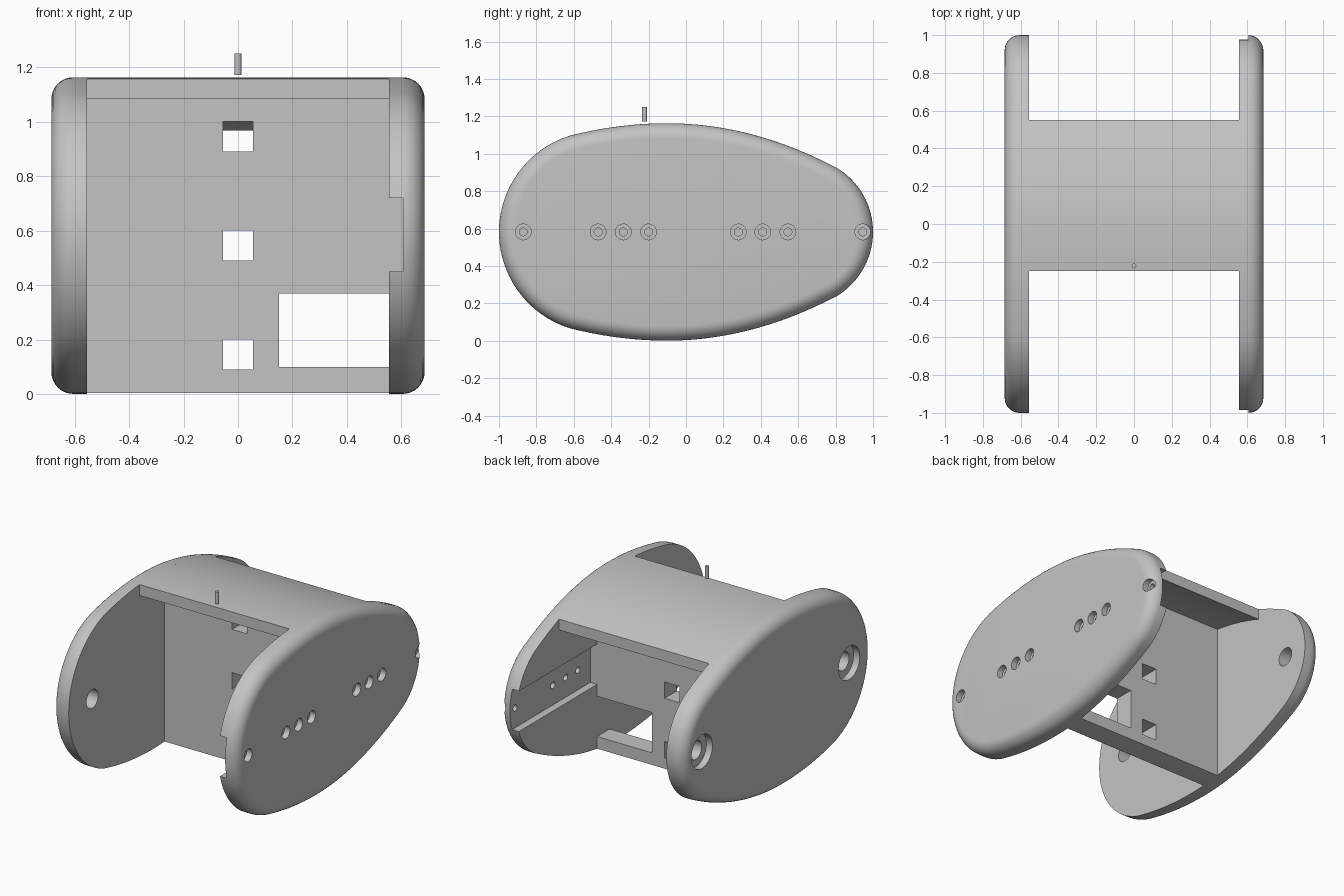
import bpy, bmesh, math
from mathutils import Matrix, Vector

cube = bpy.data.objects.get("Cube")
if cube:
    bpy.data.objects.remove(cube, do_unlink=True)

grey = bpy.data.materials.new("light grey")
grey.use_nodes = True
grey.diffuse_color = (0.55, 0.55, 0.55, 1)
grey.node_tree.nodes["Principled BSDF"].inputs["Base Color"].default_value = (0.55, 0.55, 0.55, 1)

MID = 0.582                  # height of the egg's axis
INNER, OUTER = 0.555, 0.685  # side plate faces
ROUND = 0.08                 # rounding of the outer rim
WALL = (0.015, 0.148)        # wall front and back


def half_height(y):
    """Half height of the middle stretch of the egg outline."""
    return 0.581 - (0.2905 if y > -0.1 else 0.244) * (y + 0.1) ** 2


def egg_outline():
    """Closed egg outline: two end arcs joined by gentle curves."""
    top = []
    for i in range(17):
        a = math.radians(58.3) * i / 16
        top.append((0.6 + 0.4 * math.cos(a), 0.4 * math.sin(a)))
    for i in range(1, 40):
        y = 0.81 - 1.43 * i / 40
        top.append((y, half_height(y)))
    for i in range(21):
        a = math.radians(107.2 + 72.8 * i / 20)
        top.append((-0.461 + 0.539 * math.cos(a), 0.539 * math.sin(a)))
    return [Vector(p) for p in top] + [Vector((y, -z)) for y, z in top[-2:0:-1]]


def inset(points, d):
    result = []
    for i, p in enumerate(points):
        t = (points[(i + 1) % len(points)] - points[i - 1]).normalized()
        result.append(p + Vector((-t.y, t.x)) * d)
    return result


def finish(name, bm):
    bmesh.ops.recalc_face_normals(bm, faces=bm.faces)
    mesh = bpy.data.meshes.new(name)
    bm.to_mesh(mesh)
    bm.free()
    mesh.materials.append(grey)
    obj = bpy.data.objects.new(name, mesh)
    bpy.context.collection.objects.link(obj)
    return obj


def loft(name, rings):
    """Skin a list of (x, outline) sections and cap both ends."""
    bm = bmesh.new()
    loops = [[bm.verts.new((x, p[0], p[1] + MID)) for p in pts] for x, pts in rings]
    for a, b in zip(loops, loops[1:]):
        for i in range(len(a)):
            bm.faces.new((a[i - 1], a[i], b[i], b[i - 1]))
    bm.faces.new(loops[0])
    bm.faces.new(loops[-1])
    return finish(name, bm)


def box(name, x, y, z):
    bm = bmesh.new()
    bmesh.ops.create_cube(bm, size=1)
    for v in bm.verts:
        v.co = Vector([r[0] if c < 0 else r[1] for c, r in zip(v.co, (x, y, z))])
    return finish(name, bm)


def rod(name, radius, start, end, axis):
    bm = bmesh.new()
    start, end = Vector(start), Vector(end)
    turn = Matrix.Rotation(math.pi / 2, 4, 'Y') if axis == 'X' else Matrix()
    bmesh.ops.create_cone(bm, cap_ends=True, segments=32, radius1=radius, radius2=radius,
                          depth=(end - start).length,
                          matrix=Matrix.Translation((start + end) / 2) @ turn)
    return finish(name, bm)


def activate(obj):
    bpy.ops.object.select_all(action='DESELECT')
    obj.select_set(True)
    bpy.context.view_layer.objects.active = obj


def cut(obj, cutters):
    activate(obj)
    for c in cutters:
        c.hide_render = True
        mod = obj.modifiers.new("cut", 'BOOLEAN')
        mod.operation, mod.solver, mod.object = 'DIFFERENCE', 'EXACT', c
        bpy.ops.object.modifier_apply(modifier=mod.name)
        bpy.data.objects.remove(c, do_unlink=True)


def stepped_hole(side, y, bore, recess, depth):
    """Through hole with a wider recess on the outside of a side plate."""
    return [rod("cutter", bore, (side * 0.5, y, MID), (side * 0.75, y, MID), 'X'),
            rod("cutter", recess, (side * (OUTER - depth), y, MID), (side * 0.75, y, MID), 'X')]


# Egg-shaped side plates with a rounded outer rim
egg = egg_outline()


def side_plate(name, side):
    rings = [(side * INNER, egg)]
    for i in range(9):
        a = math.pi / 2 * i / 8
        rings.append((side * (OUTER - ROUND + ROUND * math.sin(a)),
                      inset(egg, ROUND * (1 - math.cos(a)))))
    return loft(name, rings)


right_plate = side_plate("right_side_plate", -1)
left_plate = side_plate("left_side_plate", 1)

# Two large recessed holes in one plate
for y in (-0.75, 0.81):
    cut(right_plate, stepped_hole(-1, y, 0.062, 0.112, 0.045))

# Inner channel and a row of small recessed holes in the other
cut(left_plate, [box("cutter", (0.5, 0.605), span, (0.45, 0.72))
                 for span in ((-1.1, WALL[0]), (WALL[1], 1.1))])
for y in (-0.87, -0.47, -0.335, -0.2, 0.28, 0.41, 0.545, 0.945):
    cut(left_plate, stepped_hole(1, y, 0.021, 0.042, 0.04))

# Cross wall with three square windows and one large opening
steps = [WALL[0] + (WALL[1] - WALL[0]) * i / 4 for i in range(5)]
section = [(y, half_height(y) - 0.03) for y in steps] + [(y, -half_height(y)) for y in reversed(steps)]
wall = loft("cross_wall", [(-INNER, section), (INNER, section)])
through = (-0.1, 0.3)
cut(wall, [box("cutter", (-0.055, 0.055), through, (z, z + 0.11)) for z in (0.09, 0.49, 0.89)])
cut(wall, [box("cutter", (0.15, 0.6), through, (0.1, 0.37))])

# Curved top cover following the egg outline
steps = [-0.25 + 0.8 * i / 24 for i in range(25)]
section = [(y, half_height(y)) for y in steps] + [(y, half_height(y) - 0.073) for y in reversed(steps)]
cover = loft("top_cover", [(-INNER, section), (INNER, section)])

# Small pin above the cover
pin = rod("pin", 0.0125, (0, -0.222, 1.172), (0, -0.222, 1.25), 'Z')

for obj in (right_plate, left_plate, wall, cover, pin):
    activate(obj)
    bpy.ops.object.shade_smooth_by_angle(angle=math.radians(30))
